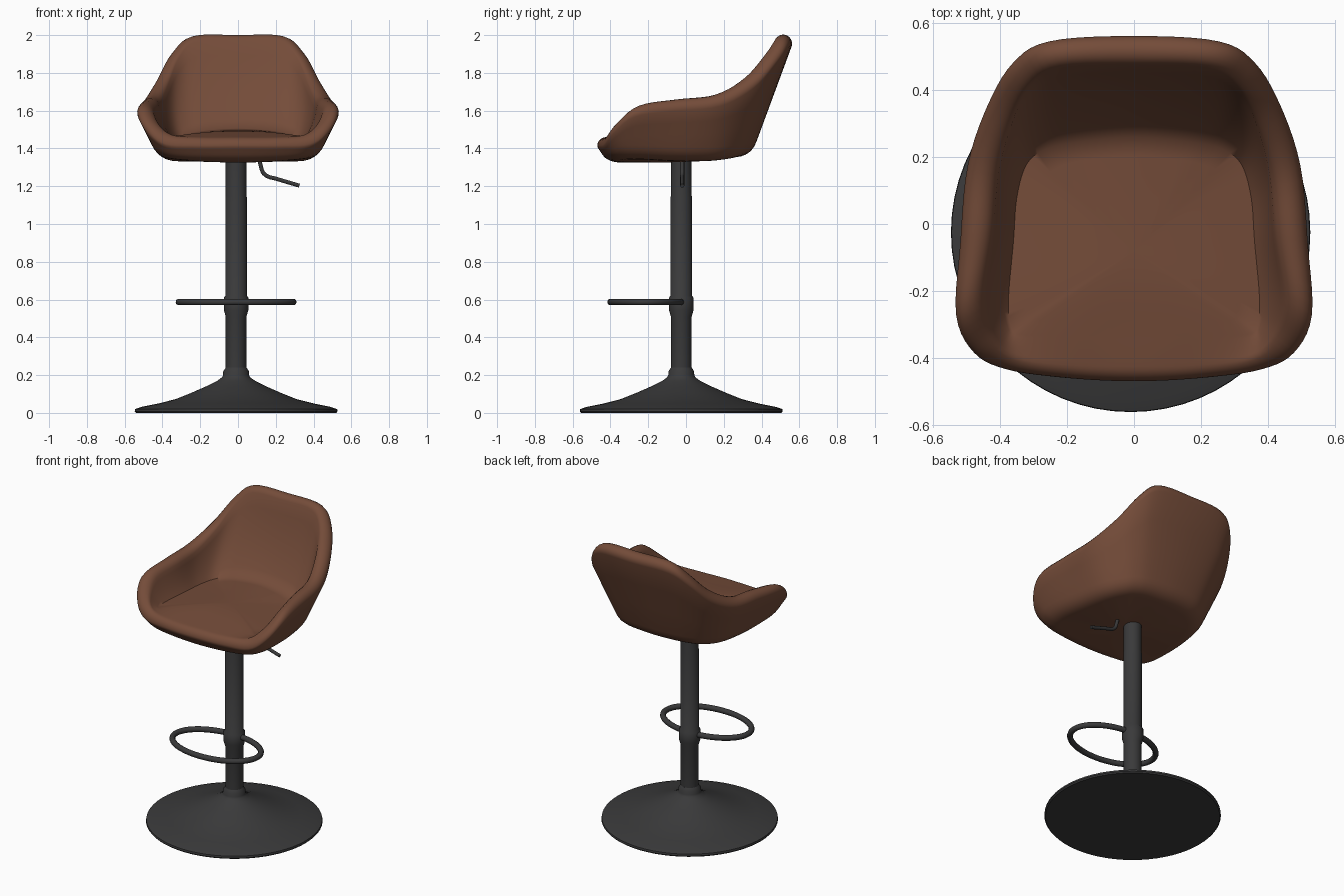
import bpy, bmesh, math
from mathutils import Vector

if "Cube" in bpy.data.objects:
    bpy.data.objects.remove(bpy.data.objects["Cube"])


def material(name, color):
    mat = bpy.data.materials.new(name)
    mat.use_nodes = True
    mat.diffuse_color = (*color, 1)
    mat.node_tree.nodes["Principled BSDF"].inputs["Base Color"].default_value = (*color, 1)
    return mat


leather = material("brown leather", (0.175, 0.072, 0.041))
metal = material("dark metal", (0.042, 0.042, 0.043))


def smooth(obj, degrees):
    bpy.ops.object.select_all(action='DESELECT')
    obj.select_set(True)
    bpy.context.view_layer.objects.active = obj
    bpy.ops.object.shade_smooth_by_angle(angle=math.radians(degrees))


def grid_object(name, columns, mat, degrees=40):
    """Closed skin through a cyclic list of point columns."""
    bm = bmesh.new()
    cols = [[bm.verts.new(p) for p in col] for col in columns]
    for i, a in enumerate(cols):
        b = cols[(i + 1) % len(cols)]
        for k in range(len(a) - 1):
            bm.faces.new((a[k], b[k], b[k + 1], a[k + 1]))
    bmesh.ops.remove_doubles(bm, verts=bm.verts, dist=0.0001)
    bmesh.ops.recalc_face_normals(bm, faces=bm.faces)
    mesh = bpy.data.meshes.new(name)
    bm.to_mesh(mesh)
    bm.free()
    mesh.materials.append(mat)
    obj = bpy.data.objects.new(name, mesh)
    bpy.context.collection.objects.link(obj)
    smooth(obj, degrees)
    return obj


def lathe(name, profile, sides=48):
    turns = [2 * math.pi * i / sides for i in range(sides)]
    columns = [[(AXIS.x + r * math.cos(t), AXIS.y + r * math.sin(t), z)
                for r, z in profile] for t in turns]
    return grid_object(name, columns, metal)


def tube(name, points, radius, cyclic=False):
    curve = bpy.data.curves.new(name, 'CURVE')
    curve.dimensions = '3D'
    curve.bevel_depth = radius
    curve.bevel_resolution = 3
    curve.use_fill_caps = True
    spline = curve.splines.new('POLY')
    spline.points.add(len(points) - 1)
    for point, co in zip(spline.points, points):
        point.co = (*co, 1)
    spline.use_cyclic_u = cyclic
    curve.materials.append(metal)
    obj = bpy.data.objects.new(name, curve)
    bpy.context.collection.objects.link(obj)
    bpy.ops.object.select_all(action='DESELECT')
    obj.select_set(True)
    bpy.context.view_layer.objects.active = obj
    bpy.ops.object.convert(target='MESH')
    smooth(bpy.context.view_layer.objects.active, 50)


def bend(a, b, c, steps):
    """Quadratic curve from a to c, pulled towards b."""
    ts = [i / steps for i in range(steps + 1)]
    return [a * (1 - t) ** 2 + b * 2 * t * (1 - t) + c * t * t for t in ts]


def catmull(p, t):
    a, b, c, d = p
    return (b * 2 + (c - a) * t + (a * 2 - b * 5 + c * 4 - d) * t ** 2
            + (b * 3 - a - c * 3 + d) * t ** 3) * 0.5


# Pedestal: flared foot, column with collar, all on one axis
AXIS = Vector((-0.01, -0.025, 0))
lathe("base", [(0, 0), (0.53, 0), (0.537, 0.008), (0.535, 0.02), (0.5, 0.032), (0.41, 0.05),
               (0.32, 0.073), (0.24, 0.105), (0.16, 0.14), (0.1, 0.17), (0.075, 0.188),
               (0.069, 0.2), (0.068, 0.22), (0.055, 0.24), (0, 0.24)], 64)
lathe("column", [(0, 0.2), (0.055, 0.2), (0.055, 0.51), (0.065, 0.545), (0.065, 0.61),
                 (0.057, 0.62), (0.057, 1.14), (0.055, 1.15), (0.055, 1.345), (0, 1.345)], 32)

# Oval footrest passing through the collar
tube("footrest", [(AXIS.x + 0.302 * math.cos(t), -0.212 + 0.187 * math.sin(t), 0.587)
                  for t in (2 * math.pi * i / 64 for i in range(64))], 0.018, True)

# Height lever under the seat
elbow = bend(Vector((0.125, -0.02, 1.29)), Vector((0.135, -0.02, 1.25)), Vector((0.19, -0.02, 1.243)), 6)
tube("lever", [Vector((0.11, -0.02, 1.35))] + elbow + [Vector((0.325, -0.02, 1.203))], 0.011)

# Seat stations, front centre to back centre:
# rim centre, lower corner, cushion edge, (rim radius, rim roll in degrees)
stations = [
    ((0, -.422, 1.412), (0, -.415, 1.325), (0, -.33, 1.472), (.048, 90)),
    ((.2, -.415, 1.412), (.2, -.405, 1.33), (.2, -.33, 1.472), (.048, 90)),
    ((.35, -.398, 1.425), (.335, -.385, 1.34), (.34, -.33, 1.465), (.048, 100)),
    ((.44, -.355, 1.49), (.4, -.34, 1.345), (.37, -.3, 1.46), (.048, 140)),
    ((.487, -.25, 1.578), (.42, -.25, 1.345), (.375, -.22, 1.46), (.05, 170)),
    ((.47, -.05, 1.61), (.41, -.05, 1.335), (.36, -.05, 1.46), (.05, 175)),
    ((.45, .16, 1.635), (.37, .15, 1.335), (.35, .08, 1.46), (.05, 175)),
    ((.4, .325, 1.73), (.3, .26, 1.345), (.32, .18, 1.465), (.048, 175)),
    ((.335, .445, 1.865), (.23, .31, 1.355), (.26, .225, 1.48), (.045, 175)),
    ((.235, .505, 1.95), (.14, .335, 1.36), (.17, .245, 1.495), (.045, 175)),
    ((0, .517, 1.955), (0, .345, 1.36), (0, .26, 1.505), (.045, 175)),
]
half = [[Vector(p) for p in s] for s in stations]
mirrored = [[Vector((-p.x, p.y, p.z)) if len(p) == 3 else p for p in s] for s in half[-2:0:-1]]
loop = half + mirrored

UNDER = Vector((0, -0.1, 1.326))
CUSHION = Vector((0, -0.08, 1.495))


def section(rim, corner, foot, roll):
    """Underside centre, out over the rim, then in to the cushion centre."""
    radius, sweep = roll[0], math.radians(roll[1])
    up = (rim - corner).normalized()
    out = Vector((rim.x, rim.y, 0))
    out = (out - up * out.dot(up)).normalized()
    arc = [rim + (out * math.cos(a) + up * math.sin(a)) * radius
           for a in (sweep * i / 8 for i in range(9))]
    wall, floor = arc[0] - corner, UNDER - corner
    start = corner + floor.normalized() * 0.08
    end = corner + wall.normalized() * min(0.08, wall.length * 0.5)
    lower = [UNDER, UNDER.lerp(start, 0.5)] + bend(start, corner, end, 6)
    side = [end.lerp(arc[0], t) for t in (0.33, 0.67)]
    hollow = foot.lerp(arc[-1], 0.4) + out * (foot - arc[-1]).length * 0.1
    inner = bend(arc[-1], hollow, foot, 7)[1:]
    pad = []
    for i in range(1, 7):
        t = i / 6
        point = foot.lerp(CUSHION, t)
        point.z = foot.z + (CUSHION.z - foot.z) * math.sin(t * math.pi / 2)
        pad.append(point)
    return lower + side + arc + inner + pad


columns = []
count = len(loop)
for i in range(count):
    for step in range(5):
        near = [loop[(i + k) % count] for k in (-1, 0, 1, 2)]
        columns.append(section(*[catmull([s[j] for s in near], step / 5) for j in range(4)]))
grid_object("seat_shell", columns, leather, 55)
